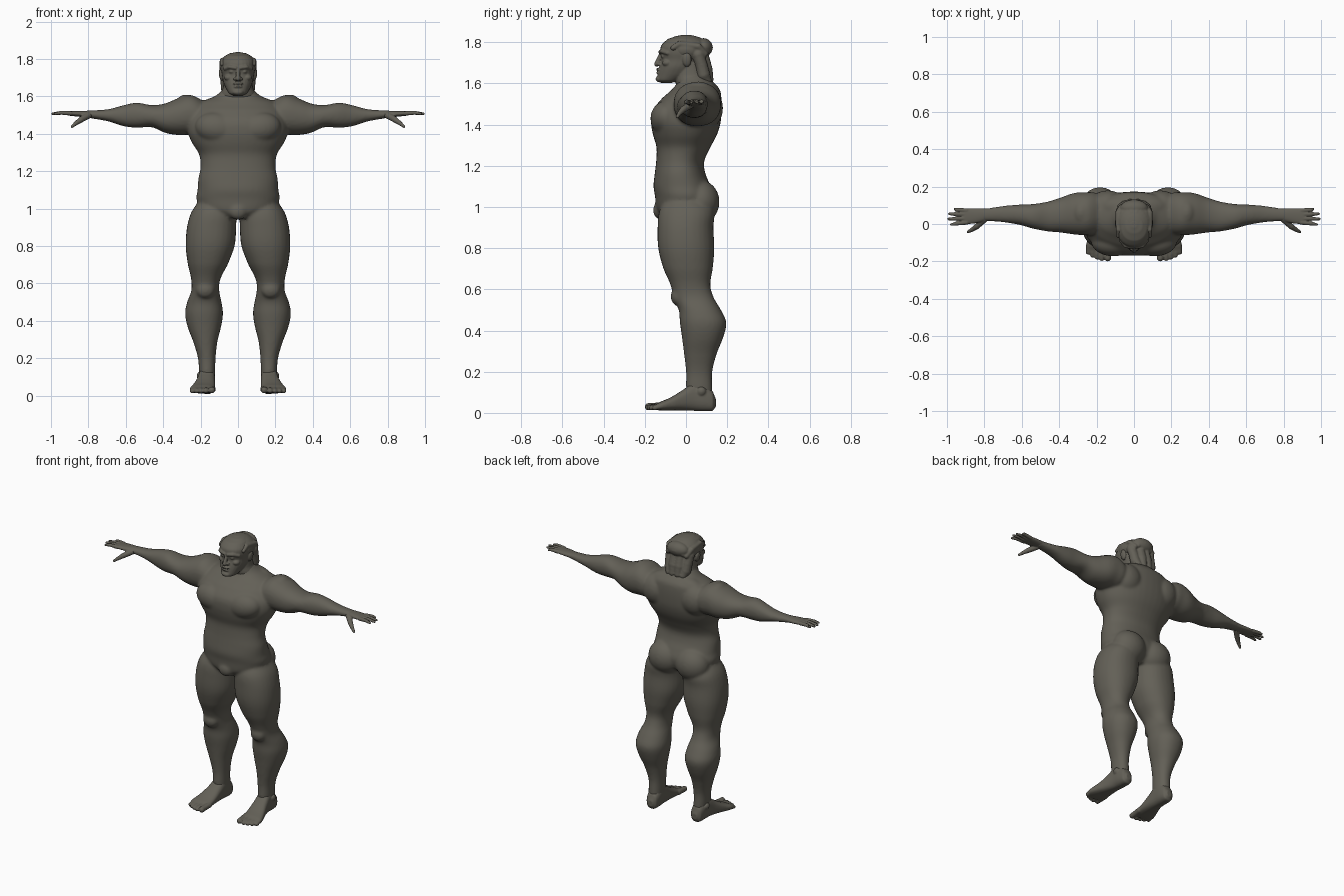
import bpy, bmesh, math
from mathutils import Vector, Matrix

clay = bpy.data.materials.new("dark clay")
clay.diffuse_color = (0.125, 0.117, 0.095, 1)
SIDES = (1, -1)


def loft(bm, axis, rows, s=1, n=28, power=2.2, sub=4):
    """Smooth skin through oval sections: (t, u0, u1, v0, v1)."""
    rows = [Vector(r) for r in rows]
    dense = []
    for i in range(len(rows) - 1):
        a, b = rows[i], rows[i + 1]
        p, q = rows[max(i - 1, 0)], rows[min(i + 2, len(rows) - 1)]
        for k in range(sub):
            t = k / sub
            m0, m1 = (b - p) * 0.5, (q - a) * 0.5
            r = (a * (2*t**3 - 3*t*t + 1) + m0 * (t**3 - 2*t*t + t)
                 + b * (3*t*t - 2*t**3) + m1 * (t**3 - t*t))
            r[0] = a[0] + (b[0] - a[0]) * t
            dense.append(r)
    dense.append(rows[-1])
    rings = []
    for t, u0, u1, v0, v1 in dense:
        ring = []
        for j in range(n):
            c, d = math.cos(2*math.pi*j/n), math.sin(2*math.pi*j/n)
            u = (u0+u1)/2 + (u1-u0)/2 * math.copysign(abs(c)**(2/power), c)
            v = (v0+v1)/2 + (v1-v0)/2 * math.copysign(abs(d)**(2/power), d)
            x, y, z = {"z": (u, v, t), "x": (t, u, v), "y": (u, t, v)}[axis]
            ring.append(bm.verts.new((s*x, y, z)))
        rings.append(ring)
    for a, b in zip(rings, rings[1:]):
        for j in range(n):
            bm.faces.new((a[j], a[(j+1) % n], b[(j+1) % n], b[j]))
    bm.faces.new(rings[0][::-1])
    bm.faces.new(rings[-1])


def blob(bm, c, r, s=1, tilt=0):
    m = (Matrix.Translation((s*c[0], c[1], c[2])) @ Matrix.Rotation(s*tilt, 4, "Y")
         @ Matrix.Diagonal((*r, 1)))
    bmesh.ops.create_uvsphere(bm, u_segments=24, v_segments=16, radius=1, matrix=m)


def digit(bm, pts, s=1):
    """Chain of rounded segments through (x, y, z, radius)."""
    for a, b in zip(pts, pts[1:]):
        p, q = Vector((s*a[0], a[1], a[2])), Vector((s*b[0], b[1], b[2]))
        m = Matrix.Translation((p+q)/2) @ (q-p).to_track_quat("Z", "Y").to_matrix().to_4x4()
        bmesh.ops.create_cone(bm, cap_ends=True, segments=12, radius1=a[3],
                              radius2=b[3], depth=(q-p).length, matrix=m)
        for e in (a, b):
            blob(bm, e[:3], (e[3],)*3, s)


def finish(name, bm, voxel, smooth):
    bmesh.ops.recalc_face_normals(bm, faces=bm.faces)
    me = bpy.data.meshes.new(name)
    bm.to_mesh(me)
    bm.free()
    me.materials.append(clay)
    ob = bpy.data.objects.new(name, me)
    bpy.context.collection.objects.link(ob)
    r = ob.modifiers.new("fuse", "REMESH")
    r.mode, r.voxel_size, r.use_smooth_shade = "VOXEL", voxel, True
    sm = ob.modifiers.new("soften", "SMOOTH")
    sm.factor, sm.iterations = 0.5, smooth


# Torso
body = bmesh.new()
torso = [(0.95, .08, -.13, .08), (0.99, .19, -.145, .12), (1.05, .222, -.15, .135),
         (1.1, .216, -.158, .12), (1.16, .212, -.152, .095), (1.22, .2, -.145, .088),
         (1.29, .208, -.143, .118), (1.35, .245, -.16, .15), (1.41, .268, -.17, .168),
         (1.47, .262, -.162, .173), (1.53, .235, -.115, .172), (1.57, .2, -.07, .165),
         (1.6, .125, -.045, .14), (1.64, .08, -.04, .1)]
loft(body, "z", [(z, -w, w, a, b) for z, w, a, b in torso], n=40)
blob(body, (0, -.125, .985), (.05, .035, .045))

leg = [(1.06, .05, .2, -.09, .08), (.98, .012, .25, -.13, .135), (.9, .01, .273, -.138, .133),
       (.8, .018, .28, -.135, .138), (.7, .055, .268, -.11, .13), (.62, .095, .25, -.075, .118),
       (.56, .1, .25, -.06, .135), (.5, .088, .272, -.035, .17), (.44, .08, .283, -.03, .196),
       (.37, .09, .27, -.02, .182), (.29, .11, .24, -.01, .15), (.2, .12, .214, .0, .128),
       (.12, .122, .208, .0, .128), (.05, .125, .2, .01, .13)]
arm = [(.15, -.02, .14, 1.45, 1.55), (.21, -.055, .168, 1.4, 1.59), (.26, -.06, .17, 1.395, 1.608),
       (.32, -.056, .166, 1.393, 1.59), (.39, -.046, .142, 1.405, 1.562),
       (.46, -.04, .12, 1.435, 1.553), (.54, -.025, .107, 1.432, 1.566),
       (.61, -.005, .104, 1.44, 1.553), (.69, .008, .098, 1.465, 1.532),
       (.76, .014, .088, 1.478, 1.526), (.82, .015, .082, 1.487, 1.524)]
for s in SIDES:
    loft(body, "z", leg, s)
    loft(body, "x", arm, s)
    blob(body, (.1, .07, 1.025), (.112, .093, .105), s)           # buttock
    blob(body, (.11, -.095, 1.43), (.12, .078, .085), s, -.15)    # chest muscle
    blob(body, (.14, .1, 1.48), (.1, .08, .1), s)                 # shoulder blade
    blob(body, (.265, .06, 1.525), (.065, .09, .088), s, .4)      # deltoid
    blob(body, (.175, -.04, .565), (.05, .034, .045), s)          # kneecap
    blob(body, (.09, .09, 1.57), (.1, .055, .04), s, .25)         # trapezius
finish("body", body, .008, 9)

# Hands
palm = [(.76, .022, .08, 1.484, 1.521), (.81, .012, .083, 1.488, 1.523),
        (.86, .002, .084, 1.492, 1.522), (.905, .0, .082, 1.497, 1.521),
        (.92, .01, .074, 1.502, 1.518)]
fingers = [(.008, -.003, .985), (.03, .027, .999), (.052, .054, .995), (.072, .08, .965)]
for s, name in zip(SIDES, ("left_hand", "right_hand")):
    hand = bmesh.new()
    loft(hand, "x", palm, s)
    for y0, y1, tip in fingers:
        digit(hand, [(.895, y0, 1.509, .012), (.945, (y0+y1)/2, 1.512, .0105),
                     (tip - .008, y1, 1.507, .0075)], s)
    digit(hand, [(.8, .025, 1.498, .018), (.84, -.012, 1.475, .016),
                 (.865, -.03, 1.457, .0115), (.887, -.042, 1.439, .008)], s)
    finish(name, hand, .004, 2)

# Feet
sole = [(.145, .145, .18, .03, .07), (.13, .128, .2, .01, .105), (.09, .122, .208, .008, .14),
        (.04, .122, .212, .01, .15), (-.01, .122, .223, .012, .115), (-.07, .122, .243, .012, .078),
        (-.12, .125, .258, .012, .056), (-.155, .135, .255, .014, .04)]
toes = [(.14, -.182, .018), (.172, -.185, .0135), (.198, -.178, .0125),
        (.222, -.168, .0125), (.245, -.152, .0125)]
for s, name in zip(SIDES, ("left_foot", "right_foot")):
    foot = bmesh.new()
    loft(foot, "y", sole, s, power=2.6)
    for x, y, r in toes:
        digit(foot, [(x - .004, -.11, .035, r), (x, y + .02, .031, r), (x, y, .012 + r, r)], s)
    blob(foot, (.205, .075, .105), (.016, .022, .022), s)         # ankle bone
    finish(name, foot, .005, 3)

# Head and neck
head = bmesh.new()
neck = [(1.55, -.1, .1, -.03, .13), (1.6, -.1, .1, -.05, .125), (1.64, -.082, .082, -.055, .1),
        (1.7, -.075, .075, -.05, .085)]
loft(head, "z", neck)
skull = [(1.602, .025, -.12, -.07), (1.615, .048, -.138, -.03), (1.645, .066, -.136, .03),
         (1.68, .08, -.128, .06), (1.715, .085, -.12, .08), (1.75, .092, -.125, .09),
         (1.785, .09, -.12, .09), (1.815, .07, -.09, .07), (1.83, .045, -.05, .04),
         (1.836, .015, -.02, .015)]
loft(head, "z", [(z, -w, w, a, b) for z, w, a, b in skull])
digit(head, [(0, -.122, 1.742, .009), (0, -.138, 1.705, .012), (0, -.142, 1.695, .013)])  # nose
blob(head, (0, -.131, 1.668), (.028, .014, .008))                 # upper lip
blob(head, (0, -.131, 1.652), (.024, .014, .008))                 # lower lip
blob(head, (0, -.128, 1.622), (.03, .02, .016))                   # chin
for s in SIDES:
    digit(head, [(.012, -.126, 1.752, .009), (.045, -.118, 1.757, .01), (.07, -.09, 1.748, .01)], s)
    blob(head, (.014, -.13, 1.694), (.011, .012, .009), s)        # nostril
    blob(head, (.05, -.09, 1.7), (.024, .026, .018), s)           # cheekbone
    blob(head, (.034, -.11, 1.732), (.014, .012, .009), s)        # eye
    blob(head, (.09, .005, 1.715), (.012, .022, .034), s, .15)    # ear
finish("head", head, .004, 3)

# Hair: swept-back cap, knot and locks down the nape
hair = bmesh.new()
blob(hair, (0, .005, 1.765), (.101, .108, .071))
blob(hair, (0, .085, 1.775), (.075, .045, .045))
for s in SIDES:
    for k in range(4):
        x = .012 + .024 * k
        digit(hair, [(x, -.1 + .012*k, 1.79 - .006*k, .012), (x, -.03, 1.82 - .009*k, .014),
                     (x, .06, 1.81 - .01*k, .016), (x*.8, .115 - .008*k, 1.775 - .01*k, .016)], s)
    digit(hair, [(.07, .06, 1.74, .03), (.065, .075, 1.69, .03), (.06, .085, 1.645, .032),
                 (.05, .1, 1.615, .025)], s)
    digit(hair, [(.02, .085, 1.72, .03), (.02, .095, 1.67, .034), (.02, .108, 1.62, .026)], s)
finish("hair", hair, .005, 3)
